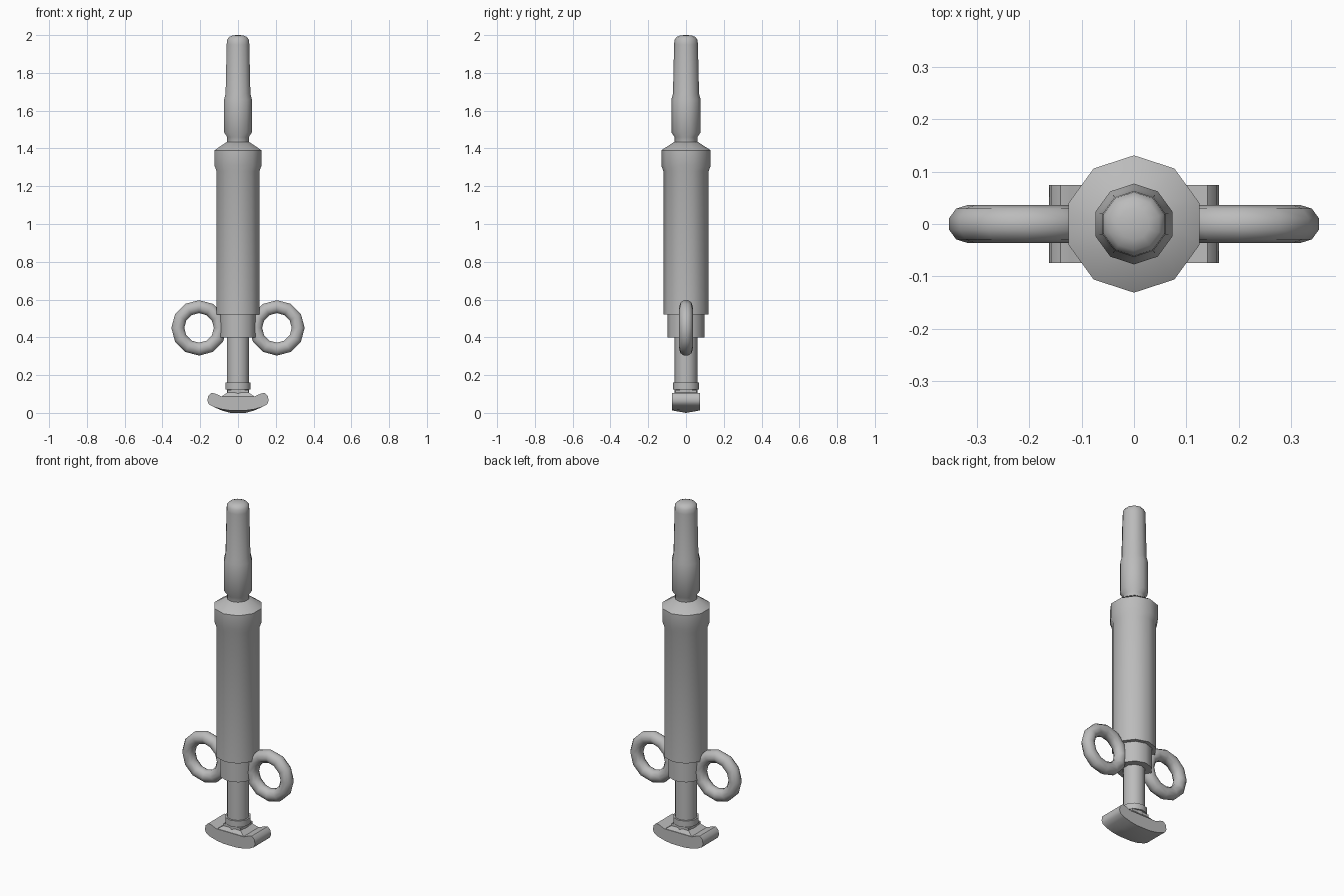
import bpy, bmesh, math

if "Cube" in bpy.data.objects:
    bpy.data.objects.remove(bpy.data.objects["Cube"], do_unlink=True)

GREY = (0.5, 0.5, 0.5, 1)
metal = bpy.data.materials.new("plain grey")
metal.use_nodes = True
metal.diffuse_color = GREY
metal.node_tree.nodes["Principled BSDF"].inputs["Base Color"].default_value = GREY


def finish(name, bm, angle=40):
    bmesh.ops.recalc_face_normals(bm, faces=bm.faces)
    mesh = bpy.data.meshes.new(name)
    bm.to_mesh(mesh)
    bm.free()
    mesh.materials.append(metal)
    obj = bpy.data.objects.new(name, mesh)
    bpy.context.collection.objects.link(obj)
    bpy.ops.object.select_all(action='DESELECT')
    obj.select_set(True)
    bpy.context.view_layer.objects.active = obj
    bpy.ops.object.shade_smooth_by_angle(angle=math.radians(angle))
    return obj


def bridge(bm, loops):
    """Skin a list of equal closed vertex loops and cap both ends."""
    n = len(loops[0])
    for a, b in zip(loops, loops[1:]):
        for i in range(n):
            j = (i + 1) % n
            bm.faces.new((a[i], a[j], b[j], b[i]))
    bm.faces.new(loops[0])
    bm.faces.new(loops[-1])


def lathe(name, profile, sides=10):
    """Faceted turned part with a corner facing front and back."""
    bm = bmesh.new()
    loops = []
    for r, z in profile:
        angles = [math.pi / 2 + math.tau * i / sides for i in range(sides)]
        loops.append([bm.verts.new((r * math.cos(a), r * math.sin(a), z)) for a in angles])
    bridge(bm, loops)
    return finish(name, bm)


# Turned body parts, from tip down to plunger
lathe("nozzle", [(0.06, 1.42), (0.06, 1.46), (0.077, 1.485), (0.077, 1.66),
                 (0.069, 1.69), (0.063, 1.95), (0.061, 1.975),
                 (0.05, 1.99), (0.03, 1.998), (0.008, 2.0)])
lathe("barrel", [(0.12, 0.52), (0.12, 1.28), (0.131, 1.31), (0.131, 1.39),
                 (0.062, 1.435)])
lathe("sleeve", [(0.098, 0.40), (0.098, 0.525)])
lathe("plunger_rod", [(0.06, 0.10), (0.06, 0.41)])
lathe("rod_collar", [(0.07, 0.125), (0.07, 0.16)])

# Finger rings on both sides of the sleeve
for name, side in (("left_finger_ring", 1), ("right_finger_ring", -1)):
    bm = bmesh.new()
    major, minor, n, m = 0.1125, 0.036, 12, 10
    grid = []
    for i in range(n):
        a = math.tau * i / n
        ring = []
        for j in range(m):
            b = math.tau * (j + 0.5) / m
            r = major + minor * math.cos(b)
            ring.append(bm.verts.new((side * 0.206 + r * math.cos(a),
                                      minor * math.sin(b),
                                      0.45 + r * math.sin(a))))
        grid.append(ring)
    for i in range(n):
        for j in range(m):
            k, l = (i + 1) % n, (j + 1) % m
            bm.faces.new((grid[i][j], grid[k][j], grid[k][l], grid[i][l]))
    finish(name, bm, 50)

# Thumb rest: curved bar extruded front to back, with a crowned underside
half = [(0.04, 0.015), (0.085, 0.021), (0.13, 0.034), (0.153, 0.046),
        (0.162, 0.065), (0.158, 0.092), (0.14, 0.108), (0.12, 0.104),
        (0.09, 0.09)]
outline = half + [(-x, z) for x, z in reversed(half)]
bm = bmesh.new()
loops = []
for y, crown in ((-0.074, 0), (0, 0.013), (0.074, 0)):
    loops.append([bm.verts.new((x, y, z - (crown if z < 0.02 else crown * 0.5 if z < 0.03 else 0)))
                  for x, z in outline])
bridge(bm, loops)
bmesh.ops.translate(bm, verts=bm.verts, vec=(0, 0, -0.002))
finish("thumb_rest", bm)

# Sloped foot joining the rod to the thumb rest
bm = bmesh.new()
loops = []
for hx, hy, z in ((0.09, 0.072, 0.085), (0.055, 0.055, 0.108), (0.055, 0.055, 0.122)):
    loops.append([bm.verts.new((sx * hx, sy * hy, z))
                  for sx, sy in ((-1, -1), (1, -1), (1, 1), (-1, 1))])
bridge(bm, loops)
finish("rod_foot", bm, 30)
